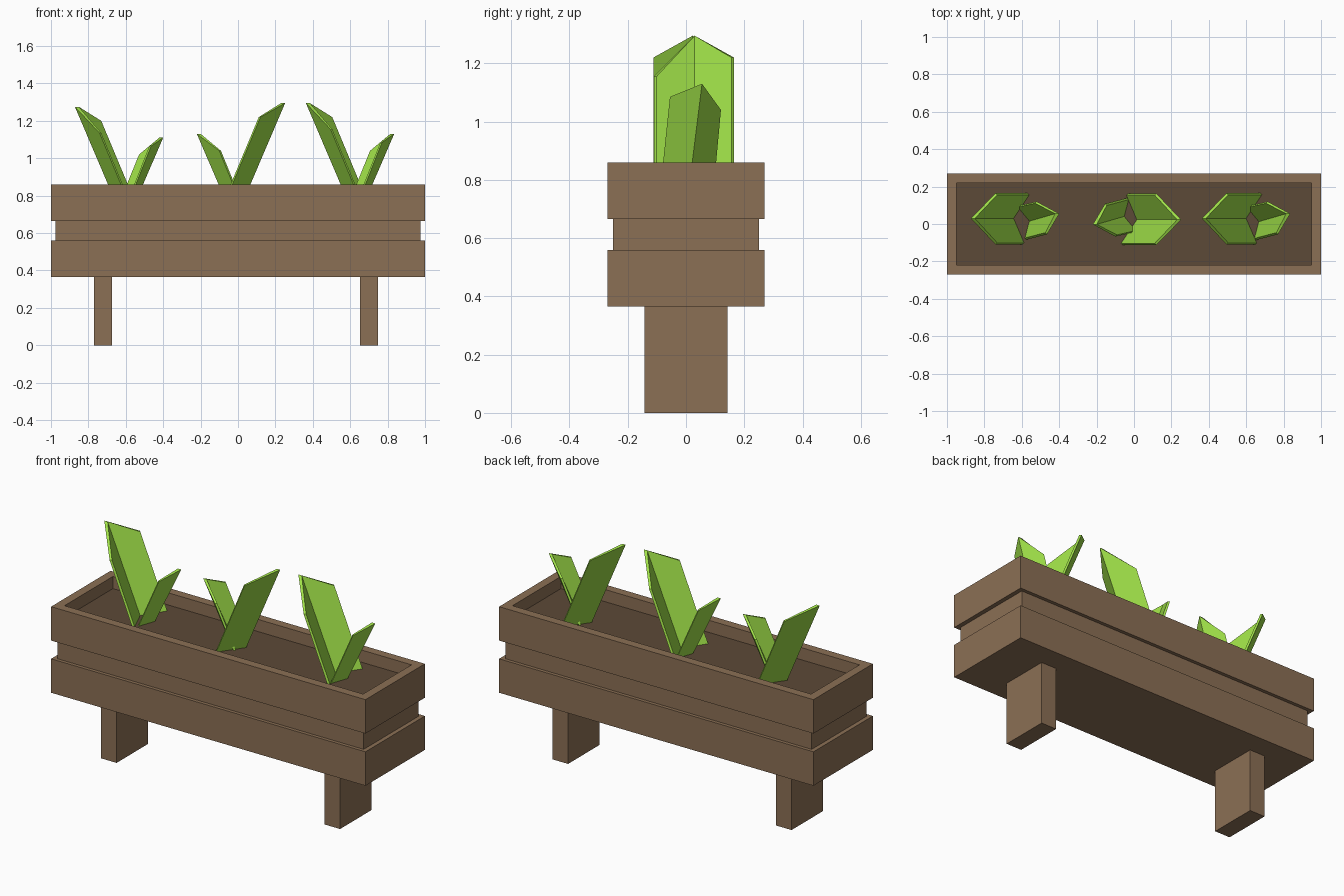
import bpy, bmesh
from mathutils import Vector

if "Cube" in bpy.data.objects:
    bpy.data.objects.remove(bpy.data.objects["Cube"])


def material(name, rgb):
    m = bpy.data.materials.new(name)
    m.diffuse_color = (*rgb, 1)
    m.use_nodes = True
    m.node_tree.nodes["Principled BSDF"].inputs["Base Color"].default_value = m.diffuse_color
    return m


WOOD = material("wood", (0.26, 0.16, 0.09))
SOIL = material("soil", (0.107, 0.067, 0.038))
LEAF = material("leaf", (0.35, 0.75, 0.065))


def finish(name, bm, mat):
    me = bpy.data.meshes.new(name)
    bm.to_mesh(me)
    bm.free()
    me.materials.append(mat)
    ob = bpy.data.objects.new(name, me)
    bpy.context.collection.objects.link(ob)
    return ob


def stacked_rings(name, rings, mat, centre_x=0, cap_end=False):
    """Rectangular rings (half x, half y, z) skinned into one shell."""
    bm = bmesh.new()
    loops = [[bm.verts.new((centre_x + sx * hx, sy * hy, z))
              for sx, sy in ((-1, -1), (1, -1), (1, 1), (-1, 1))]
             for hx, hy, z in rings]
    bm.faces.new(loops[0][::-1])
    for a, b in zip(loops, loops[1:]):
        for i in range(4):
            j = (i + 1) % 4
            bm.faces.new((a[i], a[j], b[j], b[i]))
    if cap_end:
        bm.faces.new(loops[-1])
    return finish(name, bm, mat)


# Trough: two wide boards with a recessed board between, and a thick rim
stacked_rings("planter_box", [
    (1, .27, .365), (1, .27, .56), (.975, .25, .56), (.975, .25, .665),
    (1, .27, .665), (1, .27, .86), (.95, .22, .86), (.95, .22, .79)], WOOD)

# Soil bed
bm = bmesh.new()
bm.faces.new([bm.verts.new((x, y, .79)) for x, y in
              ((-.95, -.22), (.95, -.22), (.95, .22), (-.95, .22))])
finish("soil", bm, SOIL)

# Plank legs
for name, x in (("left_leg", -.722), ("right_leg", .70)):
    stacked_rings(name, [(.049, .142, 0), (.049, .142, .366)], WOOD, x, True)

# Folded leaves: (top, base) of the near edge, the ridge and the far edge
BIG = [((.495, -.11, 1.155), (.655, -.11, .77)),
       ((.363, .03, 1.295), (.587, .03, .77)),
       ((.495, .165, 1.22), (.683, .165, .77))]
SMALL = [((.77, -.055, 1.085), (.645, -.088, .77)),
         ((.835, .055, 1.13), (.68, .01, .77)),
         ((.715, .12, 1.04), (.605, .095, .77))]


def leaf(name, edges, place, inward, thick=.015):
    bm = bmesh.new()
    outer = [[bm.verts.new(place(Vector(p))) for p in e] for e in edges]
    shift = place(Vector((inward, 0, 0))) - place(Vector())
    # inner skin is pushed towards the middle of the plant
    mid = place((Vector(edges[0][1]) + Vector(edges[2][1])) / 2)
    inner = []
    for k, e in enumerate(outer):
        off = shift * (thick * 1.4 if k == 1 else thick * .6)
        if k != 1:
            off = off + Vector((0, .6 * thick * (1 if mid.y > e[1].co.y else -1), 0))
        inner.append([bm.verts.new(v.co + off) for v in e])
    for k in range(2):
        a, b, c, d = outer[k], outer[k + 1], inner[k], inner[k + 1]
        bm.faces.new((a[0], a[1], b[1], b[0]))
        bm.faces.new((c[0], d[0], d[1], c[1]))
        bm.faces.new((a[0], b[0], d[0], c[0]))
        bm.faces.new((a[1], c[1], d[1], b[1]))
    for k in (0, 2):
        bm.faces.new((outer[k][0], inner[k][0], inner[k][1], outer[k][1]))
    bmesh.ops.recalc_face_normals(bm, faces=bm.faces)
    finish(name, bm, LEAF)


# Three plants: the middle one is turned half way round
PLANTS = {
    "left_plant": lambda p: p + Vector((-1.235, 0, -.02)),
    "middle_plant": lambda p: Vector((.615 - p.x, .053 - p.y, p.z)),
    "right_plant": lambda p: p.copy(),
}
for plant, place in PLANTS.items():
    leaf(plant + "_big_leaf", BIG, place, 1)
    leaf(plant + "_small_leaf", SMALL, place, -1)
